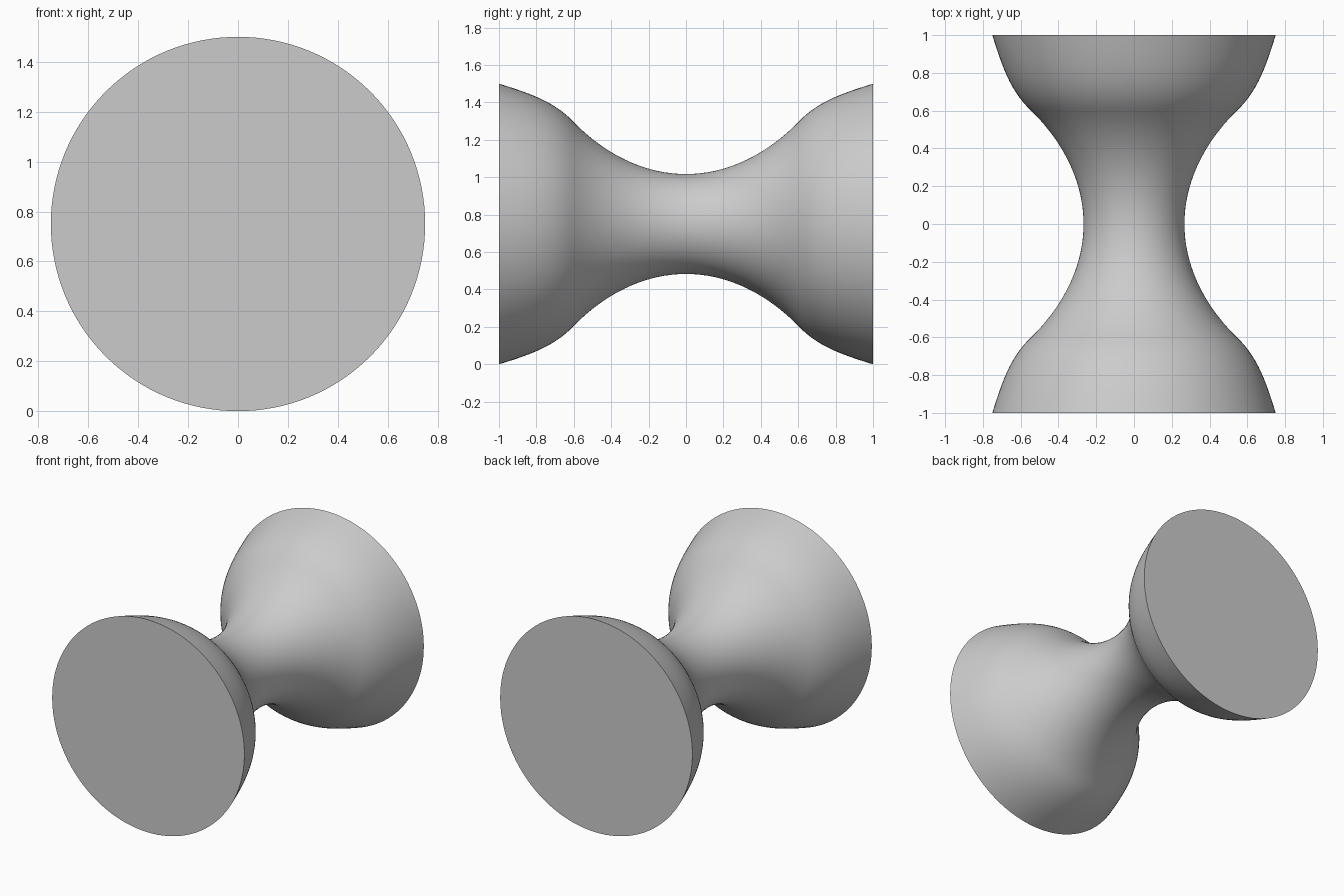
import bpy
import bmesh
from math import cos, sin, pi
from mathutils import Vector
from mathutils.geometry import interpolate_bezier

cube = bpy.data.objects.get("Cube")
if cube:
    bpy.data.objects.remove(cube, do_unlink=True)

SEGMENTS = 128
CENTRE_Z = 0.75

# Plain grey material
grey = bpy.data.materials.new("plain_grey")
grey.use_nodes = True
colour = (0.6, 0.6, 0.6, 1)
grey.diffuse_color = colour
grey.node_tree.nodes["Principled BSDF"].inputs["Base Color"].default_value = colour

# Half profile as (distance along y, radius): concave neck, then convex bell
neck = [(0, 0.267), (0.25, 0.267), (0.46, 0.40), (0.6, 0.545)]
bell = [(0.6, 0.545), (0.70, 0.65), (0.82, 0.695), (1, 0.75)]


def sample(points, count):
    return interpolate_bezier(*[Vector(p) for p in points], count)


half = sample(neck, 20) + sample(bell, 14)[1:]
profile = [(-p.x, p.y) for p in reversed(half[1:])] + [(p.x, p.y) for p in half]

# Turn the profile around the y axis
bm = bmesh.new()
rings = []
for y, r in profile:
    angles = [2 * pi * i / SEGMENTS for i in range(SEGMENTS)]
    rings.append([bm.verts.new((r * cos(a), y, CENTRE_Z + r * sin(a))) for a in angles])
for a, b in zip(rings, rings[1:]):
    for i in range(SEGMENTS):
        j = (i + 1) % SEGMENTS
        bm.faces.new((a[i], b[i], b[j], a[j])).smooth = True

# Flat end caps
for ring in (rings[0], rings[-1]):
    bm.faces.new(ring)
    for i in range(SEGMENTS):
        bm.edges.get((ring[i], ring[i - 1])).smooth = False
bmesh.ops.recalc_face_normals(bm, faces=bm.faces)

mesh = bpy.data.meshes.new("waisted_spool")
bm.to_mesh(mesh)
bm.free()
mesh.materials.append(grey)
spool = bpy.data.objects.new("waisted_spool", mesh)
bpy.context.collection.objects.link(spool)
